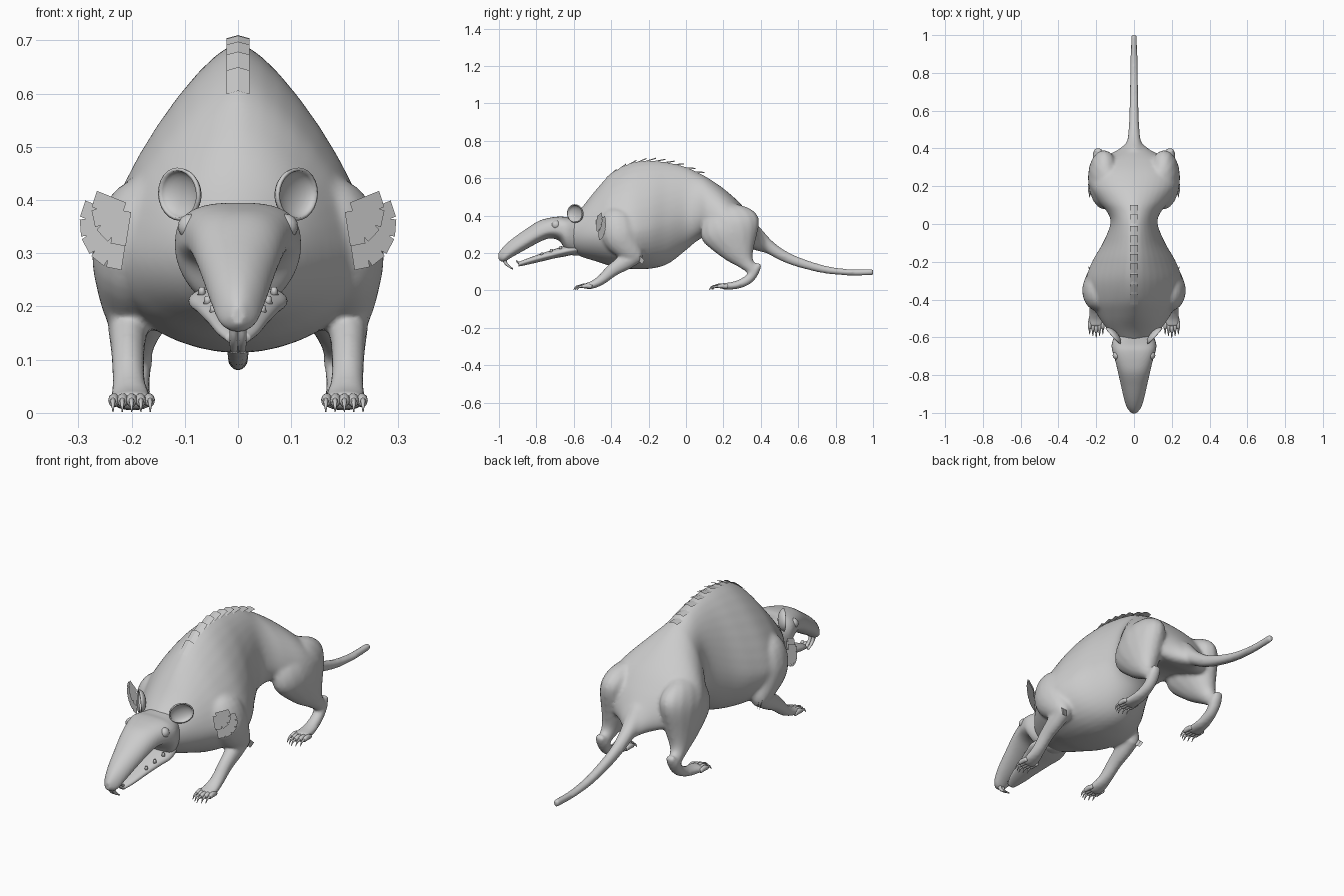
import bpy, bmesh, math
from mathutils import Vector, Matrix

if "Cube" in bpy.data.objects:
    bpy.data.objects.remove(bpy.data.objects["Cube"])


def spline(pts, steps):
    """Catmull-Rom interpolation of equal-length tuples."""
    out = []
    for i in range(len(pts) - 1):
        a, b, c, d = (pts[max(0, min(len(pts) - 1, i + k))] for k in (-1, 0, 1, 2))
        for s in range(steps):
            t = s / steps
            out.append([0.5 * (2 * q + (r - p) * t + (2 * p - 5 * q + 4 * r - u) * t * t
                               + (3 * q - p - 3 * r + u) * t ** 3)
                        for p, q, r, u in zip(a, b, c, d)])
    out.append(list(pts[-1]))
    return out


def trunk_rings(sections, steps=5, n=40):
    """Sections: y, top, bottom, half width, height of widest point, top exponent."""
    rings = []
    for y, top, bot, w, zw, e in spline(sections, steps):
        ring = []
        for k in range(n):
            a = 2 * math.pi * k / n
            c, s = math.cos(a), math.sin(a)
            p = 2 / (e if s > 0 else 2.0)
            x = w * math.copysign(abs(c) ** p, c)
            ring.append((x, y, zw + (top - zw if s > 0 else zw - bot) * math.copysign(abs(s) ** p, s)))
        rings.append(ring)
    return rings


def tube_rings(path, steps=4, n=16):
    """Path: x, y, z, sideways radius, other radius."""
    pts = spline(path, steps)
    rings = []
    for i, (x, y, z, ra, rb) in enumerate(pts):
        t = (Vector(pts[min(i + 1, len(pts) - 1)][:3]) - Vector(pts[max(i - 1, 0)][:3])).normalized()
        side = (Vector((1, 0, 0)) - t * t.x).normalized()
        up = t.cross(side)
        rings.append([Vector((x, y, z)) + side * ra * math.cos(2 * math.pi * k / n)
                      + up * rb * math.sin(2 * math.pi * k / n) for k in range(n)])
    return rings


def add_loft(bm, rings, mirror=False):
    for sx in ((1, -1) if mirror else (1,)):
        vs = [[bm.verts.new((p[0] * sx, p[1], p[2])) for p in r] for r in rings]
        n = len(vs[0])
        for a, b in zip(vs, vs[1:]):
            for k in range(n):
                bm.faces.new((a[k], a[(k + 1) % n], b[(k + 1) % n], b[k]))
        bm.faces.new(vs[0])
        bm.faces.new(vs[-1])


def finish(bm, name, smooth=True):
    bmesh.ops.recalc_face_normals(bm, faces=bm.faces[:])
    me = bpy.data.meshes.new(name)
    bm.to_mesh(me)
    bm.free()
    for p in me.polygons:
        p.use_smooth = smooth
    ob = bpy.data.objects.new(name, me)
    bpy.context.collection.objects.link(ob)
    return ob


def blend(ob, voxel, rounds):
    m = ob.modifiers.new("blend", 'REMESH')
    m.mode, m.voxel_size, m.use_smooth_shade = 'VOXEL', voxel, True
    s = ob.modifiers.new("soften", 'SMOOTH')
    s.iterations = rounds


# Body: humped torso, tail, upper arms and thighs blended into one skin
bm = bmesh.new()
add_loft(bm, trunk_rings([
    (-.62, .38, .21, .09, .30, 2), (-.56, .44, .18, .14, .30, 1.9), (-.48, .54, .155, .195, .30, 1.6),
    (-.40, .625, .13, .24, .31, 1.4), (-.30, .68, .115, .255, .31, 1.38), (-.20, .695, .115, .222, .32, 1.45),
    (-.10, .685, .14, .165, .35, 1.6), (0, .66, .215, .125, .40, 1.8), (.06, .632, .265, .14, .40, 1.8),
    (.12, .60, .29, .19, .37, 1.8), (.20, .545, .28, .235, .35, 1.85), (.28, .475, .25, .237, .33, 1.95),
    (.34, .405, .225, .185, .30, 2), (.39, .335, .21, .09, .27, 2), (.43, .28, .20, .04, .24, 2)]))
add_loft(bm, tube_rings([
    (0, .36, .29, .06, .06), (0, .44, .235, .037, .037), (0, .52, .185, .028, .03),
    (0, .61, .148, .025, .026), (0, .74, .112, .022, .021), (0, .87, .097, .019, .018), (0, 1.002, .099, .017, .018)]))
add_loft(bm, tube_rings([
    (.15, -.36, .43, .03, .05), (.18, -.365, .38, .068, .09), (.198, -.355, .30, .077, .10),
    (.205, -.31, .23, .06, .075), (.207, -.265, .18, .04, .045), (.207, -.245, .16, .02, .02)]), True)
add_loft(bm, tube_rings([
    (.12, .20, .44, .04, .07), (.145, .215, .39, .075, .14), (.16, .24, .32, .084, .162),
    (.172, .28, .22, .064, .10), (.185, .32, .15, .038, .045), (.19, .36, .11, .028, .03)]), True)

# Forearms and hind feet
add_loft(bm, tube_rings([
    (.205, -.255, .19, .04, .04), (.207, -.32, .155, .037, .045), (.207, -.39, .11, .032, .036),
    (.205, -.45, .058, .032, .028), (.202, -.50, .03, .04, .021), (.20, -.54, .022, .042, .017)]), True)
add_loft(bm, tube_rings([
    (.19, .395, .142, .022, .012), (.19, .37, .105, .03, .024), (.192, .335, .06, .028, .026),
    (.195, .27, .029, .034, .022), (.2, .19, .021, .042, .017)]), True)
blend(finish(bm, "body"), .009, 8)

# Head: skull with long drooping snout
bm = bmesh.new()
add_loft(bm, trunk_rings([
    (-.52, .40, .20, .09, .30, 2), (-.58, .395, .185, .10, .30, 2.4), (-.635, .392, .20, .118, .31, 2.8),
    (-.675, .395, .262, .114, .32, 2.8), (-.73, .388, .278, .098, .32, 2.6), (-.79, .37, .255, .084, .30, 2.3),
    (-.86, .325, .217, .068, .26, 2.1), (-.93, .275, .178, .052, .215, 2), (-.975, .235, .152, .036, .18, 2),
    (-1.002, .20, .165, .012, .18, 2)]))
blend(finish(bm, "head"), .006, 2)

# Lower jaw
bm = bmesh.new()
add_loft(bm, trunk_rings([
    (-.57, .25, .20, .075, .22, 2), (-.64, .24, .183, .093, .21, 2.2), (-.70, .222, .172, .078, .195, 2.5),
    (-.78, .195, .153, .058, .175, 2.5), (-.85, .17, .137, .041, .155, 2.5), (-.895, .152, .128, .022, .14, 2)]))
finish(bm, "lower_jaw")

# Teeth: curved incisors and small cheek teeth
bm = bmesh.new()
add_loft(bm, tube_rings([(.008, -.972, .17, .008, .012), (.008, -.96, .14, .008, .008),
                         (.008, -.925, .114, .007, .003)], 3, 8), True)
add_loft(bm, tube_rings([(.008, -.87, .145, .008, .008), (.008, -.895, .148, .008, .006),
                         (.008, -.908, .16, .006, .003)], 3, 8), True)
for i in range(3):
    y, x, z = -.67 - .05 * i, .068 - .011 * i, .222 - .017 * i
    add_loft(bm, tube_rings([(x, y, z, .008, .009), (x, y, z + .015, .005, .006)], 1, 8), True)
finish(bm, "teeth")

# Eyes
bm = bmesh.new()
for s in (1, -1):
    bmesh.ops.create_uvsphere(bm, u_segments=16, v_segments=10, radius=.024,
                              matrix=Matrix.Translation((.089 * s, -.695, .350)))
finish(bm, "eyes")

# Ears: thin cups opening forward and outward
for s, label in ((1, "left"), (-1, "right")):
    bm = bmesh.new()
    bmesh.ops.create_uvsphere(bm, u_segments=24, v_segments=12, radius=1)
    bmesh.ops.delete(bm, geom=[v for v in bm.verts if v.co.z > .05], context='VERTS')
    face = Vector((.74 * s, -.67, -.05)).to_track_quat('Z', 'Y').to_matrix().to_4x4()
    bmesh.ops.transform(bm, verts=bm.verts[:], matrix=Matrix.Translation((.112 * s, -.594, .411))
                        @ face @ Matrix.Diagonal((.057, .05, .028, 1)))
    ear = finish(bm, label + "_ear")
    ear.modifiers.new("thickness", 'SOLIDIFY').thickness = .006

# Toes and claws
toes, claws = bmesh.new(), bmesh.new()
for cx, y0, dz in ((.20, -.53, .02), (.20, .195, .02)):
    for i in range(5):
        u = i - 2
        x, y = cx + u * .0165, y0 + abs(u) * .009
        add_loft(toes, tube_rings([(x, y + .01, dz, .008, .010), (x, y - .02, dz + .004, .011, .013),
                                   (x + u * .001, y - .042, dz, .008, .009)], 3, 10), True)
        add_loft(claws, tube_rings([(x + u * .001, y - .036, dz + .003, .006, .007),
                                    (x + u * .001, y - .058, dz - .001, .004, .005),
                                    (x + u * .001, y - .072, dz - .018, .001, .001)], 3, 8), True)
finish(toes, "toes")
finish(claws, "claws")


# Fur cards: each runs from base to tip with a given half-width vector
def card(bm, base, tip, half, fold=(0, 0, 0), mirror=False):
    b, t, h, f = Vector(base), Vector(tip), Vector(half), Vector(fold)
    for sx in ((1, -1) if mirror else (1,)):
        r = [[bm.verts.new(((p + q).x * sx, (p + q).y, (p + q).z)) for q in (-h, f, h)] for p in (b, t)]
        for k in (0, 1):
            bm.faces.new((r[0][k], r[0][k + 1], r[1][k + 1], r[1][k]))


# Overlapping tufts along the spine
bm = bmesh.new()
ridge = spline([(-.42, .605), (-.33, .66), (-.22, .69), (-.12, .685), (-.02, .66), (.09, .615)], 2)
for (y0, z0), (y1, z1) in zip(ridge, ridge[1:]):
    card(bm, (0, y0 - .005, z0 - .006), (0, y1 + .01, z1 + .013), (.022, 0, 0), (0, 0, .006))
finish(bm, "back_fur", False)

# Fans of tufts on the front of the shoulders, small tufts at the elbows
bm = bmesh.new()
out, up = Vector((.9, .43, 0)), Vector((0, 0, 1))
for center, r0, r1, count in (((.22, -.465, .355), .01, .085, 5), ((.215, -.475, .38), .0, .065, 4)):
    for i in range(count):
        a = math.radians(20 - 100 * i / (count - 1))
        d, w = out * math.cos(a) + up * math.sin(a), up * math.cos(a) - out * math.sin(a)
        card(bm, Vector(center) + d * r0, Vector(center) + d * r1, w * .016, mirror=True)
for i in range(2):
    card(bm, (.215 + .014 * i, -.265, .185), (.222 + .014 * i, -.228, .15), (.006, .006, .012), mirror=True)
finish(bm, "shoulder_fur", False)
